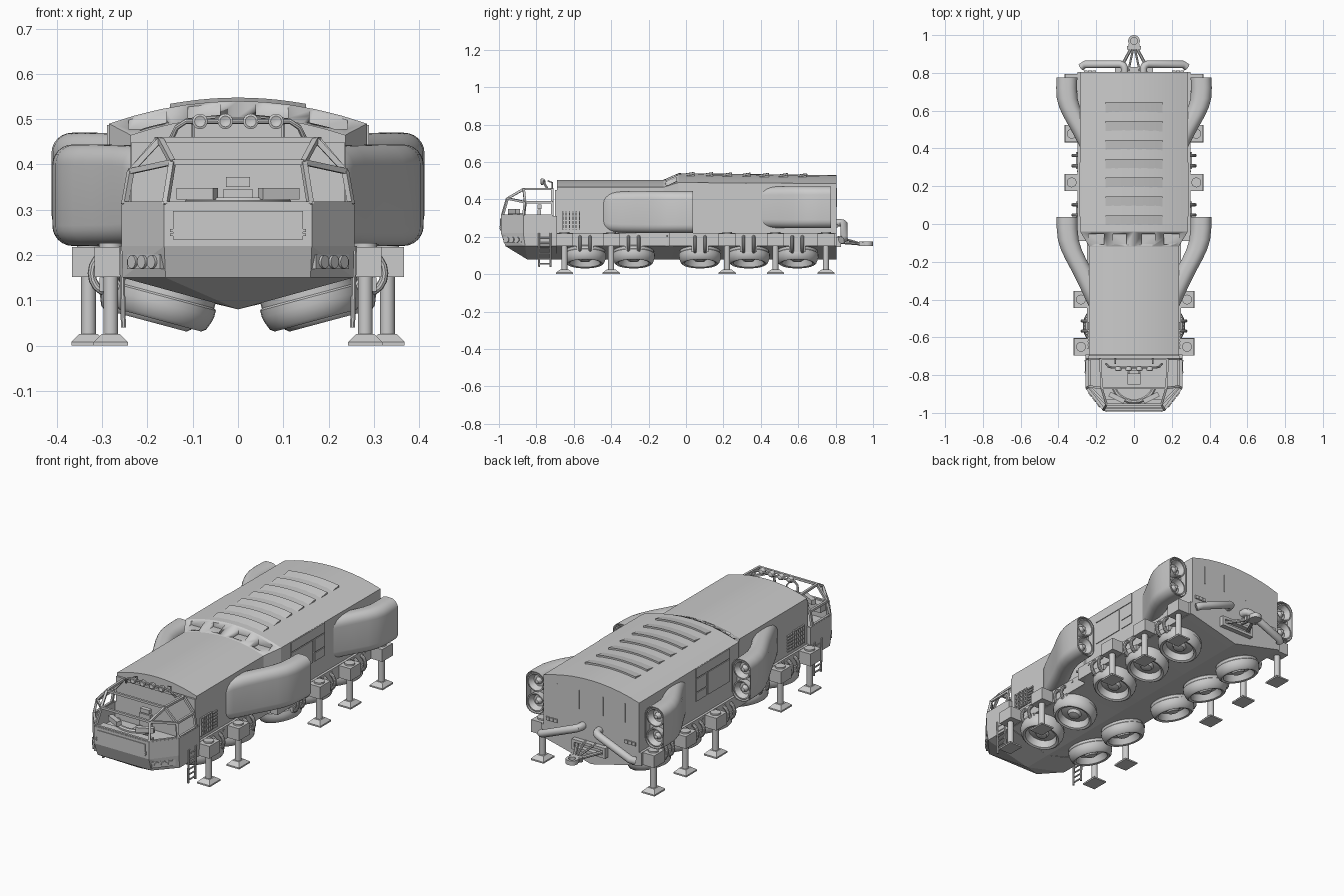
import bpy, bmesh, math
from mathutils import Vector, Matrix

if "Cube" in bpy.data.objects:
    bpy.data.objects.remove(bpy.data.objects["Cube"])

def done(bm, name, mirror=False, angle=35):
    bmesh.ops.recalc_face_normals(bm, faces=bm.faces)
    me = bpy.data.meshes.new(name)
    bm.to_mesh(me); bm.free()
    me.shade_smooth(); me.set_sharp_from_angle(angle=math.radians(angle))
    ob = bpy.data.objects.new(name, me)
    bpy.context.collection.objects.link(ob)
    if mirror:
        ob.modifiers.new("mirror", 'MIRROR')
    return ob

def loft(bm, rings, cap0=True, cap1=True):
    vs = [[bm.verts.new(p) for p in r] for r in rings]
    n = len(vs[0])
    for a, b in zip(vs, vs[1:]):
        for i in range(n):
            bm.faces.new((a[i], a[(i+1) % n], b[(i+1) % n], b[i]))
    if cap0: bm.faces.new(vs[0])
    if cap1: bm.faces.new(vs[-1])

def box(bm, x0, x1, y0, y1, z0, z1):
    loft(bm, [[(x0, y0, z), (x1, y0, z), (x1, y1, z), (x0, y1, z)] for z in (z0, z1)])

def tube(bm, pts, r, n=12):
    pts = [Vector(p) for p in pts]
    q, prev, rings = None, None, []
    for i, p in enumerate(pts):
        t = (pts[min(i+1, len(pts)-1)] - pts[max(i-1, 0)]).normalized()
        q = t.to_track_quat('Z', 'Y') if q is None else prev.rotation_difference(t) @ q
        prev = t
        rings.append([p + q @ Vector((r*math.cos(a), r*math.sin(a), 0))
                      for a in [2*math.pi*(k+.5)/n for k in range(n)]])
    loft(bm, rings)

def lathe(bm, prof, mat, n=32):
    loft(bm, [[mat @ Vector((r*math.cos(2*math.pi*k/n), r*math.sin(2*math.pi*k/n), z))
               for k in range(n)] for r, z in prof])

def arch(x, hw, zt, ze):
    return zt - (zt-ze)*(x/hw)**2

# Main body: keel underneath, arched roof, stepping up and out at the rear
def section(y, hw, zt, ze):
    top = [(hw*k/5, y, arch(hw*k/5, hw, zt, ze)) for k in range(5, -6, -1)]
    return [(-hw, y, .15), (0, y, .08), (hw, y, .15)] + top
bm = bmesh.new()
loft(bm, [section(-.69, .237, .505, .465), section(-.12, .237, .505, .465),
          section(-.04, .285, .54, .49), section(.805, .285, .53, .485)])
body = done(bm, "body", angle=15)

# Scoops cut into the roof step
bm = bmesh.new()
for x, w, z in ((.2, .042, .478), (.075, .035, .503)):
    for s in (1, -1):
        box(bm, s*x-w, s*x+w, -.108, -.052, z, .62)
cut = done(bm, "scoop_cutter")
cut.hide_render = True; cut.hide_viewport = True; cut.display_type = 'WIRE'
m = body.modifiers.new("scoops", 'BOOLEAN'); m.object = cut; m.operation = 'DIFFERENCE'; m.solver = 'EXACT'

# Roof louvres
bm = bmesh.new()
for i in range(7):
    y, rings = -.05 + i*.1, []
    for k in range(-5, 6):
        z = arch(k*.03, .285, .54 - .0118*(y+.09), .49)
        rings.append([(k*.03, y, z-.008), (k*.03, y+.095, z-.008), (k*.03, y+.095, z+.008)])
    loft(bm, rings)
done(bm, "roof_louvres")

# Skirts, hatches and grille along the sides
bm = bmesh.new()
box(bm, .2, .249, -.69, -.06, .15, .22)
box(bm, .24, .298, -.09, .805, .15, .22)
for i in range(14):
    y = -.48 + i*.095
    hw = .249 if y < -.1 else .298
    box(bm, hw-.01, hw+.003, y-.004, y+.004, .2, .21)
done(bm, "side_skirt", True)
bm = bmesh.new()
box(bm, .27, .289, .04, .325, .435, .487)
box(bm, .27, .289, .04, .225, .31, .43)
box(bm, .27, .289, .24, .325, .31, .355)
box(bm, .27, .289, .24, .325, .36, .43)
done(bm, "side_hatches", True)
bm = bmesh.new()
for i in range(6):
    box(bm, .23, .246, -.662+i*.018, -.656+i*.018, .24, .335)
for i in range(5):
    box(bm, .23, .244, -.662, -.566, .24+i*.0225, .246+i*.0225)
for i in range(6):
    box(bm, .23, .244, -.56, -.52, .24+i*.016, .248+i*.016)
done(bm, "side_grille", True)

# Engine pods curving out of the sides, each with two nozzles
def pod_ring(cx, cz, y, hw, hz):
    r, out = min(.045, hw*.85), []
    for c, (sx, sz) in enumerate(((1, 1), (-1, 1), (-1, -1), (1, -1))):
        for k in range(7):
            a = math.pi/2*(c + k/6)
            out.append((cx+sx*(hw-r)+r*math.cos(a), y, cz+sz*(hz-r)+r*math.sin(a)))
    return out
for name, y, cz in (("front_engine_pod", .037, .332), ("rear_engine_pod", .775, .358)):
    bm = bmesh.new()
    path = [(-.5, .165, .08, .045), (-.485, .18, .097, .053), (-.44, .2, .107, .055), (-.38, .228, .11, .055),
            (-.3, .267, .111, .055), (-.22, .31, .112, .055), (-.17, .333, .112, .055),
            (-.12, .348, .112, .055), (-.06, .354, .112, .055), (0, .355, .112, .055)]
    if name[0] == "r":
        path = [(d*.92, x+.012*min(1, -d*4), h, w) for d, x, h, w in path]
    rings = [pod_ring(x, cz, y+d, w, h) for d, x, h, w in path]
    rings += [pod_ring(.355, cz, y, .051, .108), pod_ring(.355, cz, y-.035, .05, .107)]
    loft(bm, rings)
    for dz in (.054, -.054):
        lathe(bm, [(.049, -.036), (.049, -.004), (.043, -.004), (.03, -.033), (.018, -.033), (.01, -.012), (.002, -.01)],
              Matrix.Translation((.355, y, cz+dz)) @ Matrix.Rotation(-math.pi/2, 4, 'X'))
    done(bm, name, True)

# Tilted wheel-shaped lift units with U-shaped feed pipes
bm, pb = bmesh.new(), bmesh.new()
for y, x, hw in ((-.54, .162, .249), (-.28, .162, .249), (.075, .195, .298), (.335, .195, .298), (.595, .195, .298)):
    lathe(bm, [(.003, -.024), (.028, -.02), (.036, -.004), (.07, .002), (.082, -.033), (.094, -.037),
               (.103, -.03), (.11, -.012), (.113, .0), (.113, .016), (.108, .02), (.108, .034), (.09, .05), (.003, .05)],
          Matrix.Translation((x, y, .091)) @ Matrix.Rotation(math.radians(-15), 4, 'Y'))
    for d in (-.027, .0, .027):
        if d:
            tube(pb, [(hw-.01+.035*math.sin(a), y+d, .16+.042*math.cos(a))
                      for a in [math.pi*k/8 for k in range(9)]], .009, 10)
        else:
            box(pb, hw-.06, hw+.008, y-.045, y+.045, .12, .15)
done(bm, "lift_wheels", True)
done(pb, "wheel_feed_pipes", True)

# Outrigger legs
bm = bmesh.new()
for y, x in ((-.65, .281), (-.4, .281), (.22, .33), (.478, .33), (.748, .33)):
    box(bm, x-.045, x+.036, y-.045, y+.045, .152, .218)
    tube(bm, [(x, y, .018), (x, y, .16)], .0165, 16)
    lathe(bm, [(.026, .216), (.026, .226), (.018, .226)], Matrix.Translation((x, y, 0)), 16)
    loft(bm, [[(x+sx*hx, y+sy*hy, z) for sx, sy in ((-1, -1), (1, -1), (1, 1), (-1, 1))]
              for hx, hy, z in ((.038, .046, 0), (.038, .046, .008), (.02, .022, .026))])
done(bm, "outrigger_legs", True)

# Cab: solid lower hull and an open tub above it
def outline(fx, fy, sx, sy, by, z):
    h = [(fx, fy, z), (sx, sy, z), (sx, by, z)]
    return h + [(-x, y, zz) for x, y, zz in reversed(h)]
bm = bmesh.new()
for p in outline(.16, -.965, .255, -.86, -.69, .15) + outline(.163, -.99, .257, -.87, -.69, .22) + \
        [(0, -.85, .08), (0, -.69, .08)]:
    bm.verts.new(p)
bmesh.ops.convex_hull(bm, input=bm.verts)
bmesh.ops.dissolve_limit(bm, angle_limit=.01, verts=bm.verts, edges=bm.edges)
done(bm, "cab_hull", angle=5)
bm = bmesh.new()
loft(bm, [outline(.163, -.99, .257, -.87, -.69, .22), outline(.163, -.99, .257, -.87, -.69, .312),
          outline(.155, -.975, .242, -.865, -.7, .312), outline(.155, -.975, .242, -.865, -.7, .222)])
done(bm, "cab_tub", angle=5)

# Window frame
bm = bmesh.new()
A, B, C = (.16, -.982, .312), (.25, -.868, .312), (.25, -.715, .312)
A2, B2, C2 = (.145, -.955, .405), (.237, -.86, .385), (.237, -.715, .385)
A3, C3 = (.172, -.868, .455), (.178, -.715, .455)
for p, q in ((A, A2), (B, B2), (C, C2), (A2, B2), (B2, C2), (A2, A3), (B2, A3), (C2, C3), (A3, C3), (A, B), (B, C)):
    tube(bm, [p, q], .0085, 4)
for p in (A, A2, A3, C3):
    tube(bm, [p, (0, p[1], p[2])], .0085, 4)
box(bm, 0, .235, -.7, -.688, .22, .45)
done(bm, "cab_window_frame", True)

# Cab interior: seat, dashboard and screens
bm = bmesh.new()
box(bm, -.035, .035, -.85, -.78, .25, .28)
box(bm, -.033, .033, -.795, -.775, .27, .345)
box(bm, -.027, .027, -.795, -.772, .35, .372)
box(bm, -.02, .02, -.83, -.79, .22, .25)
done(bm, "driver_seat")
bm = bmesh.new()
tube(bm, [(.11*math.sin(a), -.84-.1*math.cos(a), .315) for a in [-1.3+.26*k for k in range(11)]], .013, 8)
box(bm, -.15, .15, -.972, -.93, .27, .312)
for s in (1, -1):
    tube(bm, [(s*.05, -.94, .335), (s*.13, -.9, .335)], .018, 4)
done(bm, "dashboard")

# Front panel and headlamp clusters
bm = bmesh.new()
box(bm, -.143, .143, -.9935, -.98, .234, .297)
for s in (1, -1):
    for z in (.245, .254):
        box(bm, s*.147-.003, s*.147+.003, -.996, -.98, z-.003, z+.003)
done(bm, "front_panel")
bm = bmesh.new()
d = Vector((.094, .12, 0)).normalized()
nrm = Vector((d.y, -d.x, 0))
mid = Vector((.209, -.926, .185))
loft(bm, [[mid + d*u + Vector((0, 0, w)) + nrm*k for u, w in ((-.062, -.016), (.056, -.016), (.056, .016), (-.062, .016))]
          for k in (-.02, .002)])
for k in (-.037, -.002, .033):
    tube(bm, [mid + d*k, mid + d*k + nrm*.008], .0145, 16)
done(bm, "headlamps", True)

# Roof light bar and whip aerials
bm = bmesh.new()
tube(bm, [(-.148, -.74, .455), (-.135, -.755, .482), (-.115, -.76, .495), (.115, -.76, .495),
          (.135, -.755, .482), (.148, -.74, .455)], .006, 8)
for x in (-.084, -.028, .028, .084):
    lathe(bm, [(.004, -.014), (.012, -.01), (.017, .0), (.017, .01), (.012, .012), (.004, .009)],
          Matrix.Translation((x, -.765, .495)) @ Matrix.Rotation(math.pi/2, 4, 'X'), 16)
for s in (1, -1):
    tube(bm, [(s*.1, -.715, .45), (s*.1, -.715, .49), (s*.1, -.74, .5)], .004, 6)
done(bm, "roof_light_bar")

# Cab ladder
bm = bmesh.new()
for y in (-.785, -.725):
    tube(bm, [(.253, y, .04), (.257, y, .22)], .006, 8)
for i in range(6):
    tube(bm, [(.254, -.785, .055+i*.028), (.254, -.725, .055+i*.028)], .0045, 8)
done(bm, "cab_ladder", True)

# Rear exhausts, tail lamps and panel seams
bm = bmesh.new()
tube(bm, [(.05, .79, .275), (.05, .825, .275), (.056, .838, .273), (.07, .845, .268), (.26, .845, .19), (.28, .83, .182)], .02, 16)
done(bm, "exhaust_pipe", True)
bm = bmesh.new()
for i in range(3):
    box(bm, .2+i*.023, .22+i*.023, .8, .812, .25, .268)
for x in (.07, .2):
    box(bm, x, x+.003, .8, .808, .36, .46)
done(bm, "tail_lamps", True)

# Tow hitch: crossbeam, A-frame and eye
bm = bmesh.new()
box(bm, 0, .1, .8, .83, .145, .16)
box(bm, 0, .1, .8, .83, .185, .2)
box(bm, .085, .1, .8, .83, .16, .185)
tube(bm, [(.08, .81, .172), (.012, .935, .162)], .009, 8)
tube(bm, [(.03, .81, .2), (.004, .93, .165)], .006, 8)
box(bm, 0, .036, .925, .942, .15, .174)
done(bm, "tow_frame", True)
bm = bmesh.new()
lathe(bm, [(.018, .15), (.031, .15), (.031, .174), (.018, .174), (.018, .1501)], Matrix.Translation((0, .969, 0)), 24)
box(bm, -.03, .03, .925, .953, .152, .172)
done(bm, "tow_eye")
